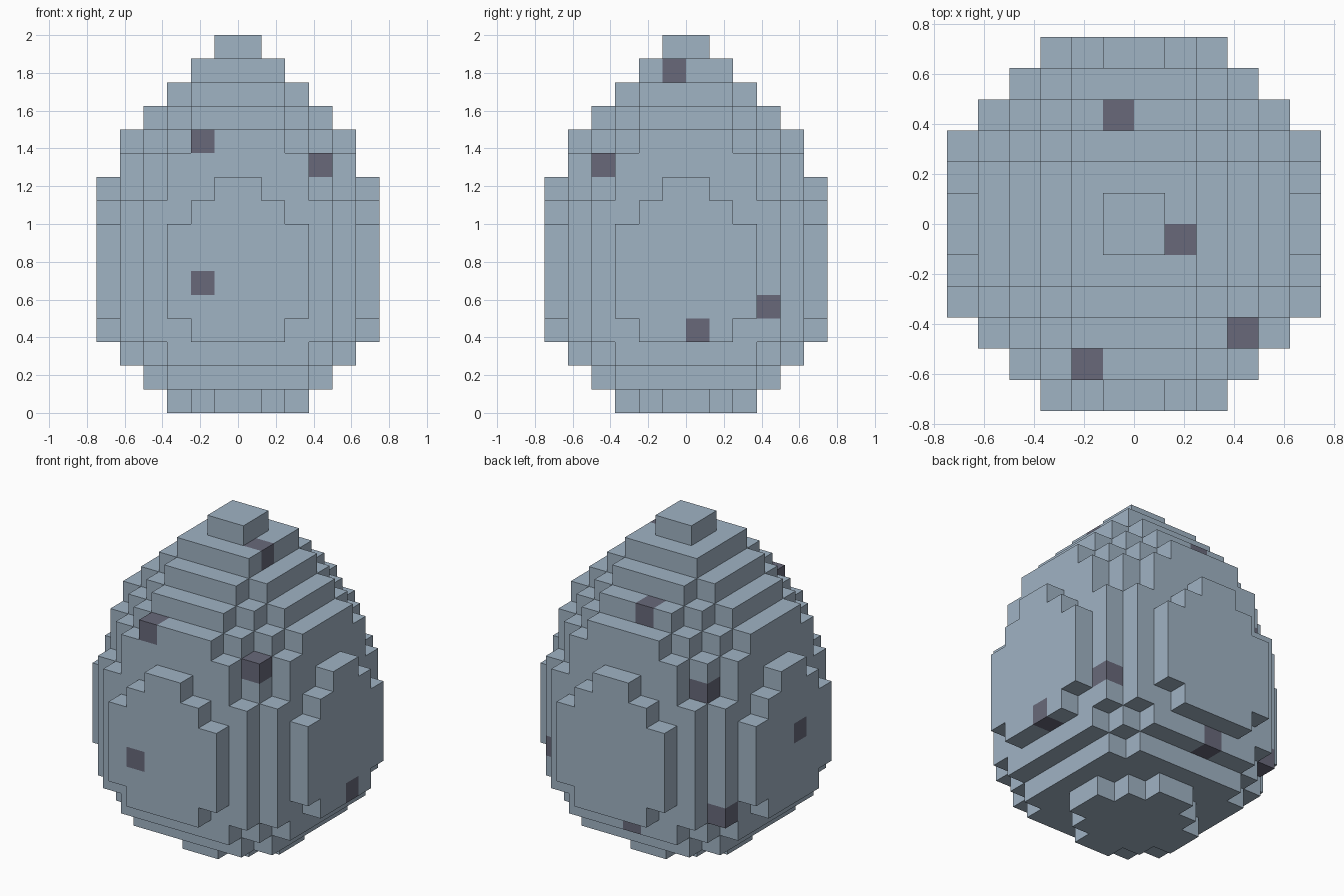
import bpy
import bmesh
from mathutils import Vector

cube = bpy.data.objects.get("Cube")
if cube:
    bpy.data.objects.remove(cube, do_unlink=True)

CELL = 0.125


def make_material(name, color):
    mat = bpy.data.materials.new(name)
    mat.use_nodes = True
    mat.diffuse_color = color
    mat.node_tree.nodes["Principled BSDF"].inputs["Base Color"].default_value = color
    return mat


shell_blue = make_material("pale blue grey", (0.352, 0.451, 0.552, 1))
spot_purple = make_material("dusky purple", (0.138, 0.141, 0.195, 1))

# Radius of each round layer in cells, from the base to the tip
radii = [2.7, 4.4, 5.3, 5.8, 6.2, 6.2, 6.2, 6.2, 5.8, 5.6, 5.3, 4.8, 4, 3.2, 2.3, 1]

# Cells that carry a dark speckle
speckles = {
    (-2, -5, 11), (3, -4, 10), (-2, -6, 5), (1, -1, 14), (5, 0, 3), (4, 3, 4),
    (-5, 3, 3), (-4, 3, 9), (-1, 3, 12), (-6, -1, 6), (-1, 4, 2),
}

# Fill every layer with the cells whose centre lies inside its circle
cells = {
    (x, y, z)
    for z, radius in enumerate(radii)
    for x in range(-6, 6)
    for y in range(-6, 6)
    if (x + 0.5) ** 2 + (y + 0.5) ** 2 < radius ** 2
}


def add_side(bm, cell, axis, sign):
    """Add the square on one side of a cell, facing outwards."""
    normal, u, v = Vector(), Vector(), Vector()
    normal[axis] = sign
    u[(axis + 1) % 3] = 1
    v[(axis + 2) % 3] = sign
    middle = Vector(cell) + Vector((0.5, 0.5, 0.5)) + normal / 2
    corners = [middle + (a * u + b * v) / 2
               for a, b in ((-1, -1), (1, -1), (1, 1), (-1, 1))]
    face = bm.faces.new([bm.verts.new(c * CELL) for c in corners])
    face.material_index = int(cell in speckles)


# Stepped egg shell: only the outer sides of the cells are built
bm = bmesh.new()
for cell in sorted(cells):
    for axis in range(3):
        for sign in (-1, 1):
            neighbour = list(cell)
            neighbour[axis] += sign
            if tuple(neighbour) not in cells:
                add_side(bm, cell, axis, sign)
bmesh.ops.remove_doubles(bm, verts=bm.verts, dist=0.001)

mesh = bpy.data.meshes.new("egg_shell")
bm.to_mesh(mesh)
bm.free()
mesh.materials.append(shell_blue)
mesh.materials.append(spot_purple)
egg = bpy.data.objects.new("egg_shell", mesh)
bpy.context.collection.objects.link(egg)
